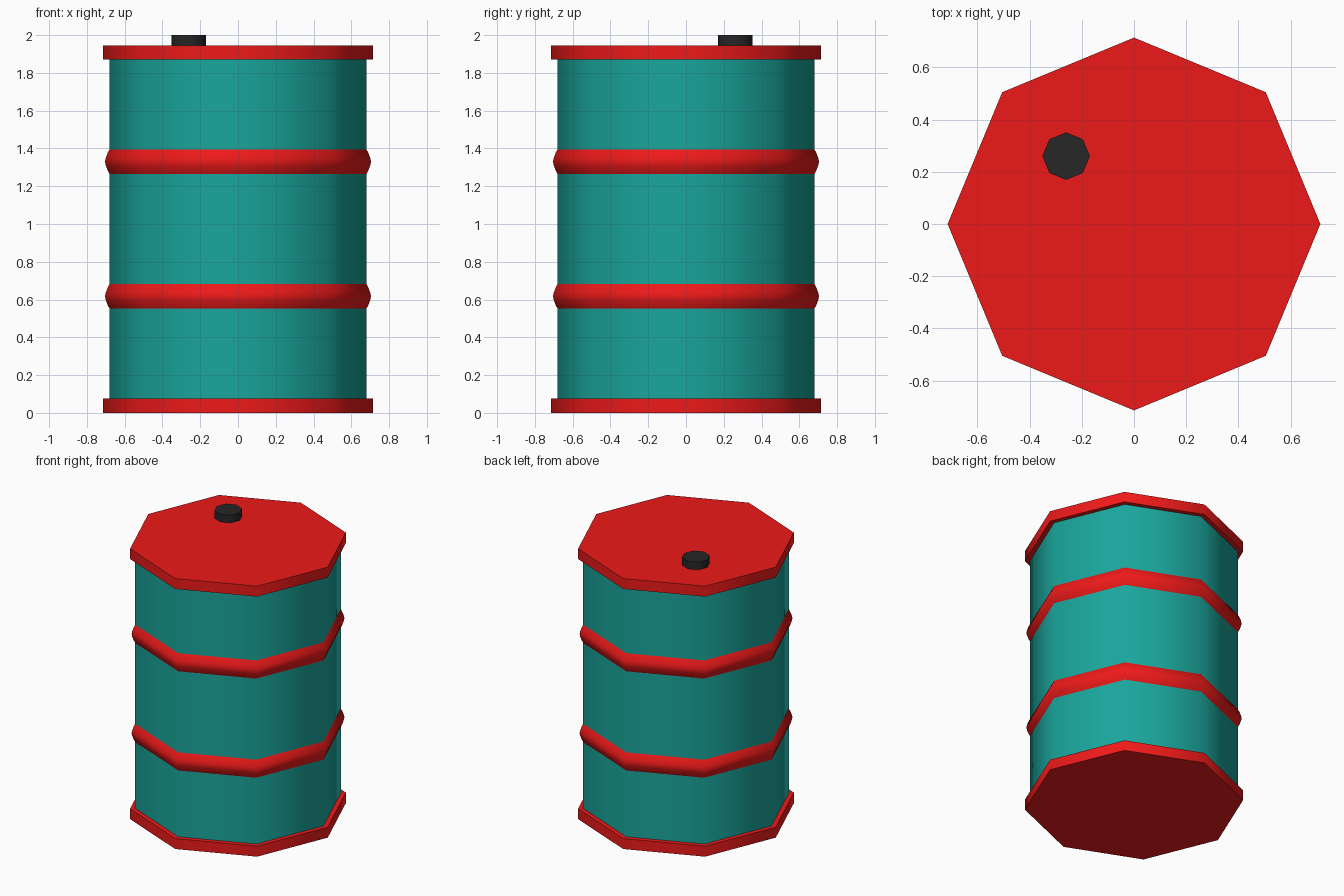
import bpy, bmesh
from math import cos, sin, pi, radians

if "Cube" in bpy.data.objects:
    bpy.data.objects.remove(bpy.data.objects["Cube"])

SIDES = 8


def material(name, rgb):
    m = bpy.data.materials.new(name)
    m.diffuse_color = (*rgb, 1)
    m.use_nodes = True
    m.node_tree.nodes["Principled BSDF"].inputs["Base Color"].default_value = m.diffuse_color
    return m


RED = material("red_paint", (0.85, 0.01, 0.01))
TEAL = material("teal_paint", (0.01, 0.38, 0.33))
BLACK = material("black_plastic", (0.02, 0.02, 0.02))


def lathe(name, profile, mat, centre=(0, 0), caps=True):
    """Revolve (radius, z) points, bottom to top, into an eight-sided part."""
    bm = bmesh.new()
    rings = []
    for r, z in profile:
        rings.append([bm.verts.new((r * cos(2 * pi * i / SIDES),
                                    r * sin(2 * pi * i / SIDES), z))
                      for i in range(SIDES)])
    for low, high in zip(rings, rings[1:]):
        for i in range(SIDES):
            j = (i + 1) % SIDES
            bm.faces.new((low[i], low[j], high[j], high[i]))
    if caps:
        bm.faces.new(rings[0][::-1])
        bm.faces.new(rings[-1])
    mesh = bpy.data.meshes.new(name)
    bm.to_mesh(mesh)
    bm.free()
    mesh.materials.append(mat)
    ob = bpy.data.objects.new(name, mesh)
    ob.location = (*centre, 0)
    bpy.context.collection.objects.link(ob)
    bpy.ops.object.select_all(action='DESELECT')
    ob.select_set(True)
    bpy.context.view_layer.objects.active = ob
    bpy.ops.object.shade_smooth_by_angle(angle=radians(50))
    return ob


# Drum wall, closed off by the rims
lathe("drum_body", [(0.68, 0.075), (0.68, 1.87)], TEAL, caps=False)

# Flat end plates
for name, z in (("bottom_rim", 0.0), ("top_rim", 1.87)):
    lathe(name, [(0.714, z), (0.714, z + 0.075)], RED)

# Rounded hoops around the wall
HOOP = [(0.68, -0.065), (0.69, -0.047), (0.70, -0.02),
        (0.704, 0), (0.70, 0.02), (0.69, 0.047), (0.68, 0.065)]
for name, z in (("lower_hoop", 0.617), ("upper_hoop", 1.33)):
    lathe(name, [(r, z + dz) for r, dz in HOOP], RED, caps=False)

# Filler cap
lathe("filler_cap", [(0.091, 1.945), (0.091, 2.0)], BLACK, centre=(-0.26, 0.26))
